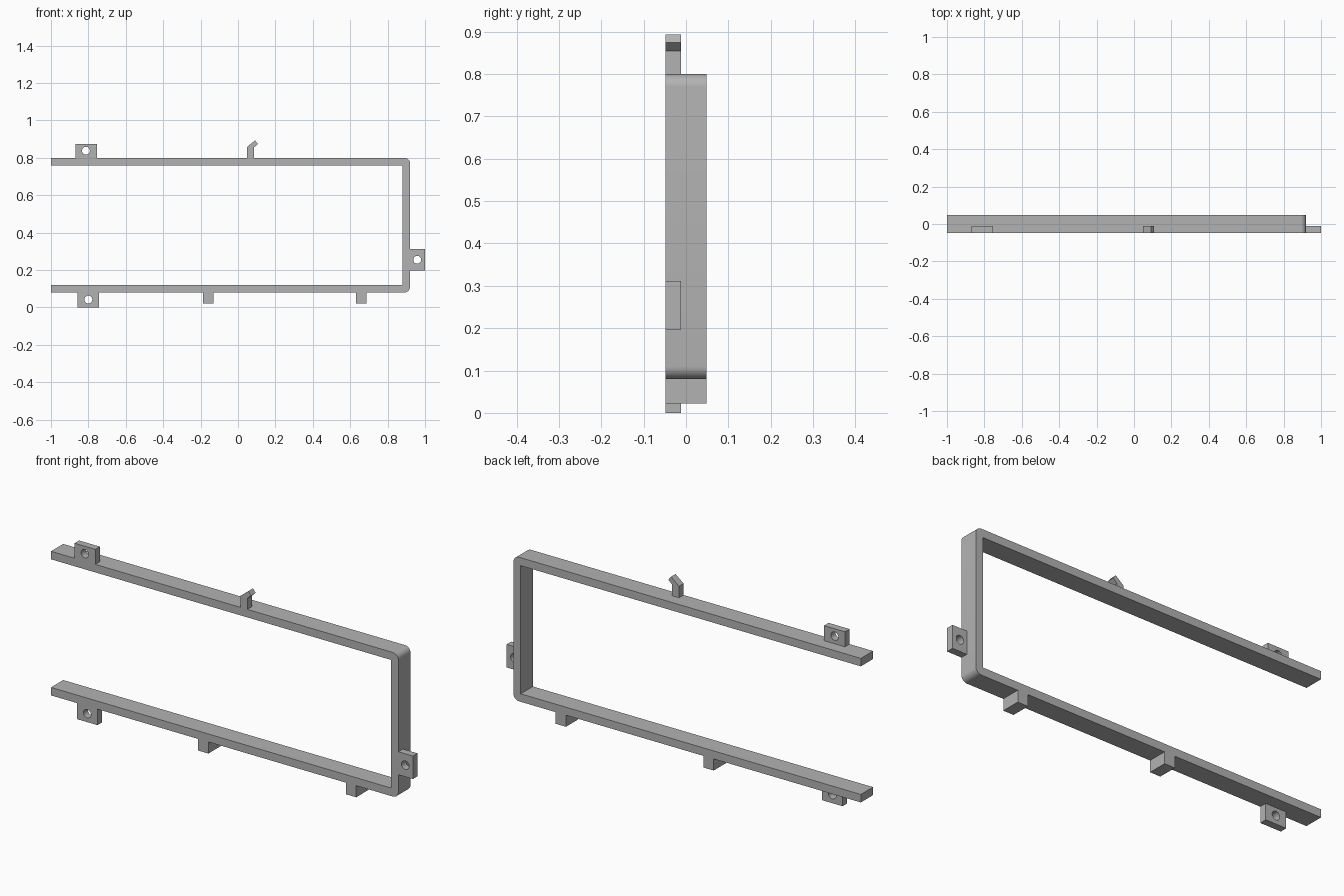
import bpy, bmesh, math
from mathutils import Matrix, Vector

if "Cube" in bpy.data.objects:
    bpy.data.objects.remove(bpy.data.objects["Cube"])

FRONT, TAB_BACK, BACK = -0.048, -0.012, 0.048

grey = bpy.data.materials.new("plain grey")
grey.use_nodes = True
COLOUR = (0.45, 0.45, 0.45, 1)
grey.diffuse_color = COLOUR
grey.node_tree.nodes["Principled BSDF"].inputs["Base Color"].default_value = COLOUR


def make_object(name, bm):
    bmesh.ops.recalc_face_normals(bm, faces=bm.faces)
    mesh = bpy.data.meshes.new(name)
    bm.to_mesh(mesh)
    bm.free()
    mesh.materials.append(grey)
    obj = bpy.data.objects.new(name, mesh)
    bpy.context.collection.objects.link(obj)
    return obj


def extrude_profile(name, outline, back):
    """Extrude an x-z outline from the front plane to the given depth."""
    bm = bmesh.new()
    face = bm.faces.new([bm.verts.new((x, FRONT, z)) for x, z in outline])
    grown = bmesh.ops.extrude_face_region(bm, geom=[face])["geom"]
    verts = [v for v in grown if isinstance(v, bmesh.types.BMVert)]
    bmesh.ops.translate(bm, verts=verts, vec=(0, back - FRONT, 0))
    return make_object(name, bm)


def box(name, x0, x1, z0, z1, back):
    return extrude_profile(name, [(x0, z0), (x1, z0), (x1, z1), (x0, z1)], back)


def smooth(obj):
    bpy.ops.object.select_all(action="DESELECT")
    obj.select_set(True)
    bpy.context.view_layer.objects.active = obj
    bpy.ops.object.shade_smooth_by_angle(angle=math.radians(35))


def arc(cx, cz, r, start, steps=8):
    return [(cx + r * math.cos(a), cz + r * math.sin(a))
            for a in (start + math.pi / 2 * i / steps for i in range(steps + 1))]


def screw_tab(name, x0, x1, z0, z1, hx, hz):
    """Thin mounting tab with a round screw hole."""
    tab = box(name, x0, x1, z0, z1, TAB_BACK)
    bm = bmesh.new()
    place = Matrix.Translation(Vector((hx, -0.03, hz))) @ Matrix.Rotation(math.pi / 2, 4, "X")
    bmesh.ops.create_cone(bm, cap_ends=True, segments=32, radius1=0.021,
                          radius2=0.021, depth=0.1, matrix=place)
    cutter = make_object(name + "_cutter", bm)
    cutter.hide_render = True
    cut = tab.modifiers.new("screw hole", "BOOLEAN")
    cut.operation, cut.solver, cut.object = "DIFFERENCE", "EXACT", cutter
    bpy.context.view_layer.objects.active = tab
    bpy.ops.object.modifier_apply(modifier=cut.name)
    bpy.data.objects.remove(cutter)
    smooth(tab)


# Three-sided frame, open on the right, with rounded outer corners
LOW, HIGH, SIDE, WALL, R = 0.08, 0.80, 0.92, 0.04, 0.03
outline = [(-1, LOW)]
outline += arc(SIDE - R, LOW + R, R, -math.pi / 2)
outline += arc(SIDE - R, HIGH - R, R, 0)
outline += [(-1, HIGH), (-1, HIGH - WALL), (SIDE - WALL, HIGH - WALL),
            (SIDE - WALL, LOW + WALL), (-1, LOW + WALL)]
smooth(extrude_profile("frame", outline, BACK))

# Screw tabs
screw_tab("top_tab", -0.87, -0.755, HIGH, 0.875, -0.813, 0.838)
screw_tab("bottom_tab", -0.857, -0.743, 0, LOW, -0.80, 0.042)
screw_tab("side_tab", SIDE, 1.0, 0.197, 0.312, 0.958, 0.255)

# Locating pegs under the lower bar
for name, x in (("middle_peg", -0.187), ("left_peg", 0.63)):
    box(name, x, x + 0.057, 0.022, LOW, BACK)

# Bent hook on the upper bar
extrude_profile("hook", [(0.047, HIGH), (0.085, HIGH), (0.085, 0.855),
                         (0.106, 0.874), (0.091, 0.893), (0.047, 0.857)], TAB_BACK)
